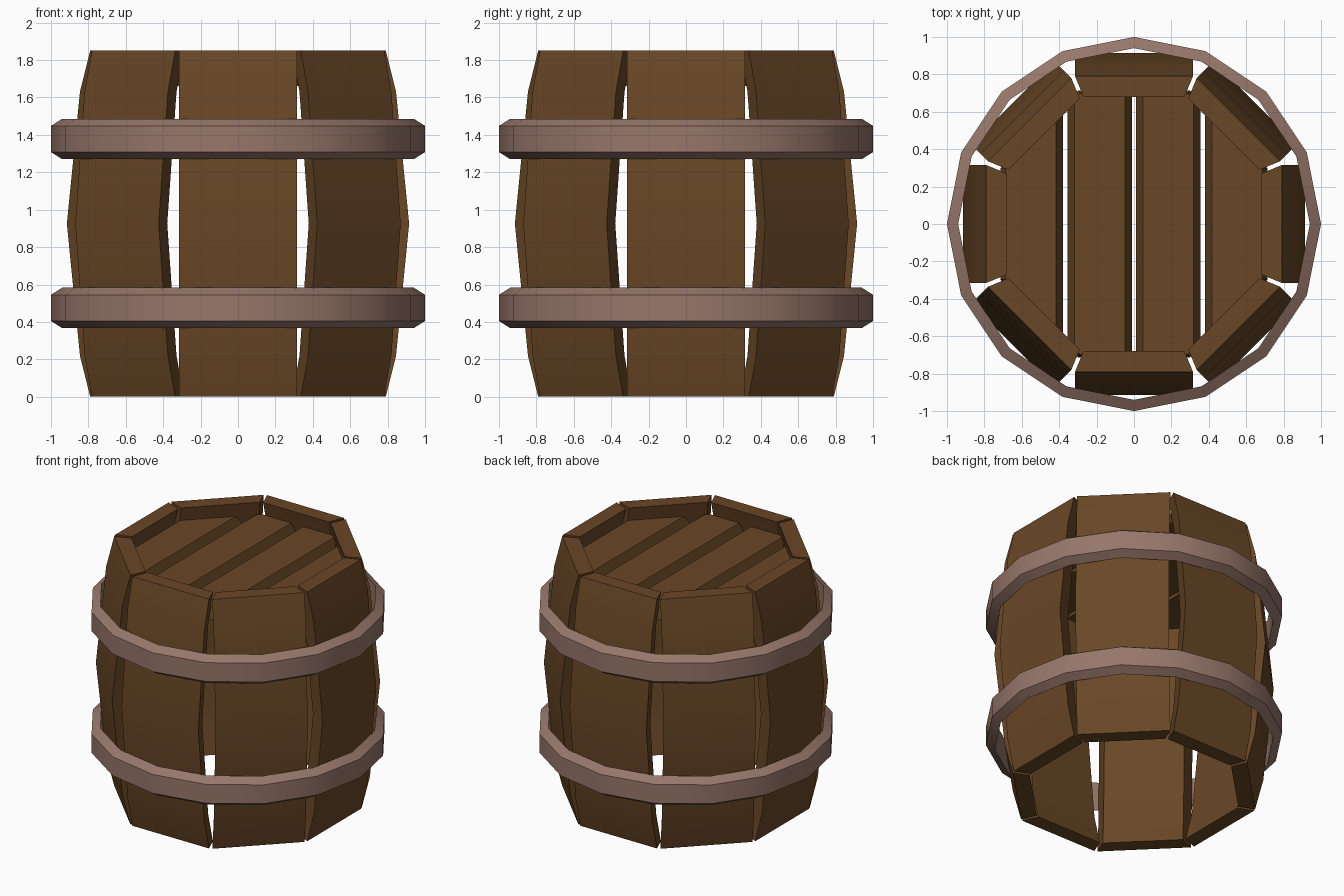
import bpy, bmesh, math
from mathutils import Vector

if "Cube" in bpy.data.objects:
    bpy.data.objects.remove(bpy.data.objects["Cube"])


def material(name, col):
    m = bpy.data.materials.new(name)
    m.diffuse_color = (*col, 1)
    m.use_nodes = True
    m.node_tree.nodes["Principled BSDF"].inputs["Base Color"].default_value = m.diffuse_color
    return m


WOOD = material("brown wood", (0.141, 0.063, 0.019))
METAL = material("rusty metal", (0.31, 0.185, 0.145))


def finish(name, bm, mat, smooth=True):
    bmesh.ops.recalc_face_normals(bm, faces=bm.faces)
    me = bpy.data.meshes.new(name)
    bm.to_mesh(me)
    bm.free()
    me.materials.append(mat)
    ob = bpy.data.objects.new(name, me)
    bpy.context.collection.objects.link(ob)
    if smooth:
        bpy.context.view_layer.objects.active = ob
        ob.select_set(True)
        bpy.ops.object.shade_smooth_by_angle(angle=math.radians(30))
        ob.select_set(False)
    return ob


def loft(bm, loops, closed=False):
    """Bridge rings of points; cap the ends unless closed into a loop."""
    rows = [[bm.verts.new(p) for p in lp] for lp in loops]
    n = len(rows[0])
    for i in range(len(rows) if closed else len(rows) - 1):
        a, b = rows[i], rows[(i + 1) % len(rows)]
        for j in range(n):
            bm.faces.new((a[j], a[(j + 1) % n], b[(j + 1) % n], b[j]))
    if not closed:
        bm.faces.new(rows[0])
        bm.faces.new(rows[-1])


# Eight bowed staves
PROFILE = [(0, 0.79), (0.22, 0.845), (0.925, 0.915), (1.63, 0.845), (1.85, 0.79)]
for k in range(8):
    bm = bmesh.new()
    loft(bm, [[(-0.315, -r, z), (0.315, -r, z),
               (0.27, -r + 0.11, z), (-0.27, -r + 0.11, z)] for z, r in PROFILE])
    ob = finish(f"stave_{k + 1}", bm, WOOD)
    ob.rotation_euler.z = k * math.pi / 4

# Two sixteen-sided hoops with chamfered outer edges
for name, z in (("lower_hoop", 0.475), ("upper_hoop", 1.378)):
    bm = bmesh.new()
    section = [(0.94, -0.108), (1.0, -0.07), (1.0, 0.07), (0.94, 0.108)]
    loft(bm, [[(r * math.cos(i * math.pi / 8), r * math.sin(i * math.pi / 8), z + h)
               for r, h in section] for i in range(16)], closed=True)
    finish(name, bm, METAL)

# Lid planks: bevelled boards trimmed to an octagon inside the rim
Z0, Z1, BEVEL = 1.66, 1.75, 0.037
for k in range(4):
    x0 = -0.735 + k * 0.3675 + 0.012
    x1 = x0 + 0.3435
    bm = bmesh.new()
    loft(bm, [[(x0, y, Z0), (x1, y, Z0), (x1 - BEVEL, y, Z1), (x0 + BEVEL, y, Z1)]
              for y in (-0.9, 0.9)])
    for j in range(8):
        d = Vector((math.cos(j * math.pi / 4), math.sin(j * math.pi / 4), 0))
        cut = bmesh.ops.bisect_plane(
            bm, geom=bm.verts[:] + bm.edges[:] + bm.faces[:],
            plane_co=d * 0.715 + Vector((0, 0, Z0)),
            plane_no=d + Vector((0, 0, 0.2)), clear_outer=True)
        edges = [e for e in cut["geom_cut"] if isinstance(e, bmesh.types.BMEdge)]
        if len(edges) > 2:
            bmesh.ops.holes_fill(bm, edges=edges)
    finish(f"lid_plank_{k + 1}", bm, WOOD, False)
